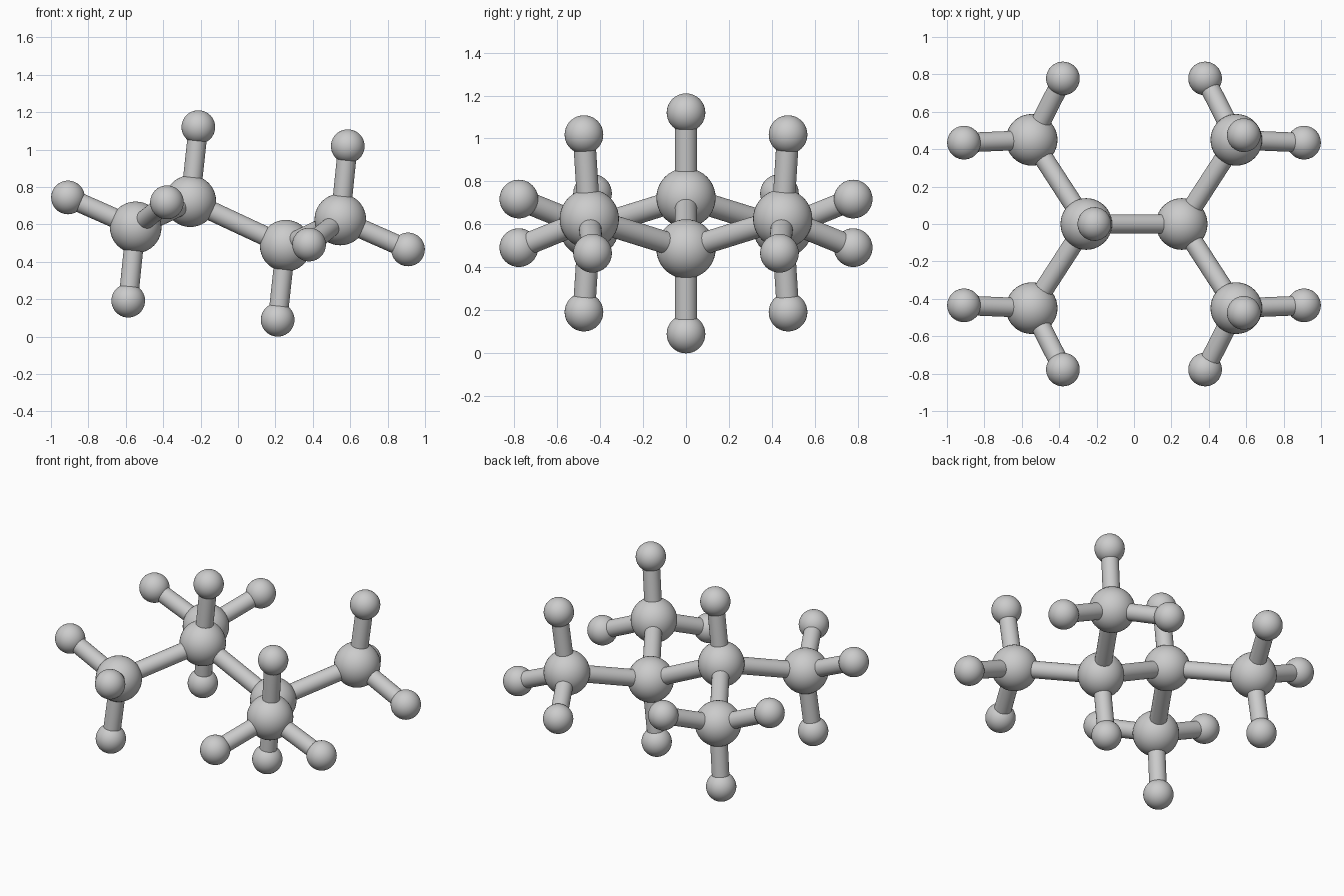
import bpy
from mathutils import Vector

if "Cube" in bpy.data.objects:
    bpy.data.objects.remove(bpy.data.objects["Cube"])

CENTRE = Vector((0, 0, 0.605))
R_LARGE, R_SMALL, R_ROD = 0.138, 0.09, 0.052


def ball(name, pos, radius):
    bpy.ops.mesh.primitive_uv_sphere_add(segments=40, ring_count=20, radius=radius, location=pos)
    ob = bpy.context.object
    ob.name = name
    bpy.ops.object.shade_smooth()


def rod(name, a, b):
    d = b - a
    bpy.ops.mesh.primitive_cylinder_add(vertices=32, radius=R_ROD, depth=d.length, location=(a + b) / 2)
    ob = bpy.context.object
    ob.name = name
    ob.rotation_mode = 'QUATERNION'
    ob.rotation_quaternion = d.to_track_quat('Z', 'Y')
    bpy.ops.object.shade_smooth_by_angle()


# positions relative to the centre, for the right half
core = Vector((0.255, 0, -0.119))
core_tip = Vector((0.212, 0, -0.515))
arm = Vector((0.547, 0.45, 0.021))
arm_tips = [Vector((0.587, 0.475, 0.413)),   # upright
            Vector((0.909, 0.435, -0.139)),  # outward
            Vector((0.38, 0.778, -0.113))]   # sideways

# the left half is the right half inverted through the centre
for side, s in (("right", 1), ("left", -1)):
    c = CENTRE + core * s
    t = CENTRE + core_tip * s
    ball(f"core_ball_{side}", c, R_LARGE)
    ball(f"core_tip_ball_{side}", t, R_SMALL)
    rod(f"core_tip_rod_{side}", c, t)

    # two arms, mirrored front to back
    for face, m in (("back", 1), ("front", -1)):
        def place(v):
            return CENTRE + Vector((v.x, v.y * m, v.z)) * s
        a = place(arm)
        tag = f"{side}_{face}"
        ball(f"arm_ball_{tag}", a, R_LARGE)
        rod(f"arm_rod_{tag}", c, a)
        for i, v in enumerate(arm_tips):
            p = place(v)
            ball(f"arm_tip_ball_{tag}_{i}", p, R_SMALL)
            rod(f"arm_tip_rod_{tag}_{i}", a, p)

# central rod joining the halves
rod("centre_rod", CENTRE - core, CENTRE + core)
